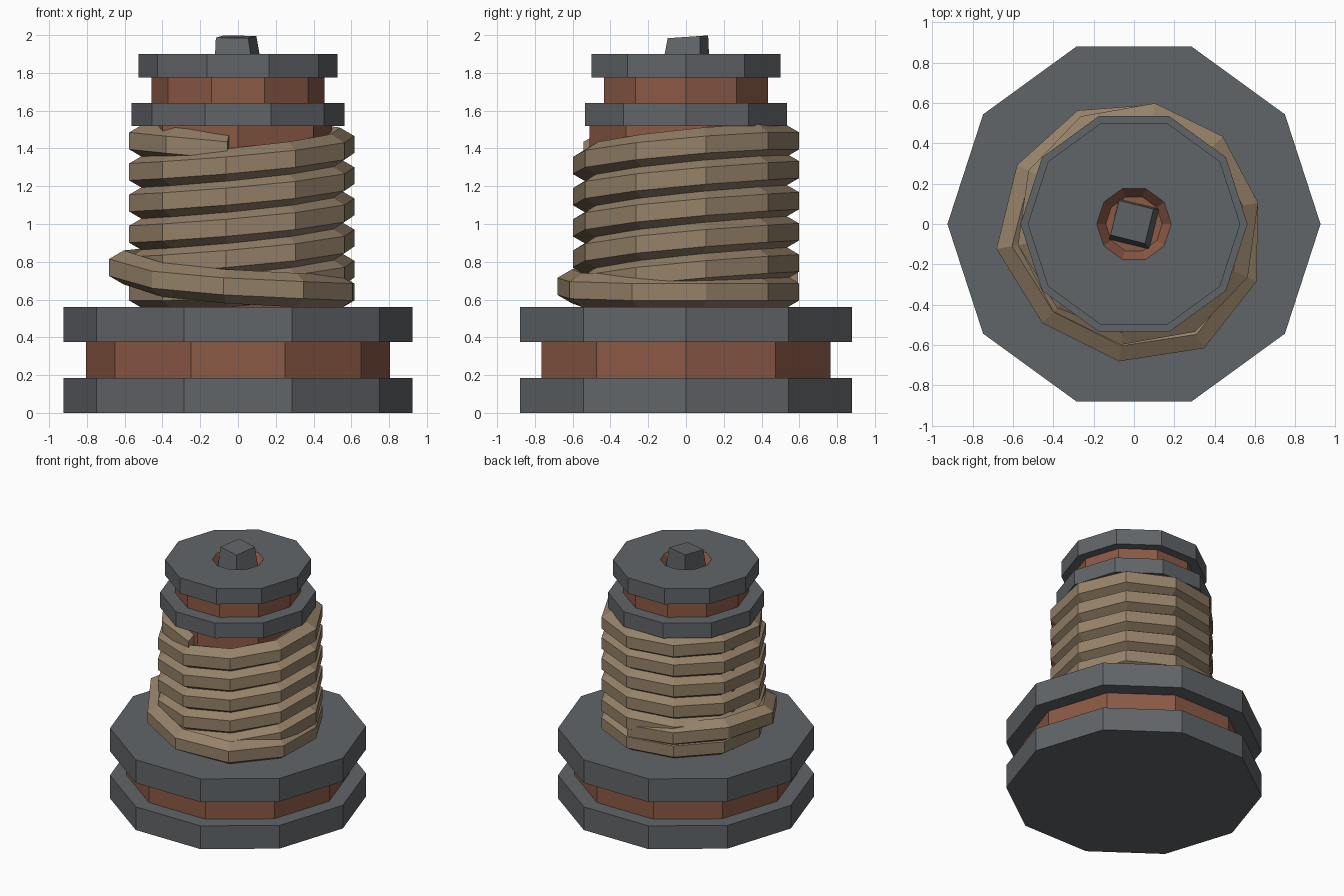
import bpy, bmesh
from math import cos, sin, radians, pi

if "Cube" in bpy.data.objects:
    bpy.data.objects.remove(bpy.data.objects["Cube"])


def material(name, rgb):
    m = bpy.data.materials.new(name)
    m.diffuse_color = (*rgb, 1)
    m.use_nodes = True
    m.node_tree.nodes["Principled BSDF"].inputs["Base Color"].default_value = m.diffuse_color
    return m


STEEL = material("dark_grey", (0.12, 0.13, 0.14))
COPPER = material("copper", (0.26, 0.10, 0.06))
ROPE = material("rope", (0.30, 0.22, 0.14))


def skin(name, rings, mat, start=True, end=True):
    """Bridge a list of point rings and close the ends."""
    bm = bmesh.new()
    vs = [[bm.verts.new(p) for p in r] for r in rings]
    n = len(vs[0])
    for a, b in zip(vs, vs[1:]):
        for i in range(n):
            j = (i + 1) % n
            bm.faces.new((a[i], a[j], b[j], b[i]))
    if start:
        bm.faces.new(vs[0][::-1])
    if end:
        bm.faces.new(vs[-1])
    if start and end:
        bmesh.ops.recalc_face_normals(bm, faces=bm.faces)
    me = bpy.data.meshes.new(name)
    bm.to_mesh(me)
    bm.free()
    me.materials.append(mat)
    ob = bpy.data.objects.new(name, me)
    bpy.context.collection.objects.link(ob)
    return ob


def ring(r, z, sides=10, turn=0.0):
    return [(r * cos(turn + 2 * pi * i / sides), r * sin(turn + 2 * pi * i / sides), z)
            for i in range(sides)]


def disc(name, r, z0, z1, mat, sides=10, turn=0.0):
    return skin(name, [ring(r, z, sides, turn) for z in (z0, z1)], mat)


# Base and upper stack of discs
disc("base_plate_lower", 0.925, 0, 0.185, STEEL)
disc("base_spacer", 0.805, 0.185, 0.375, COPPER)
disc("base_plate_upper", 0.925, 0.375, 0.56, STEEL)
disc("core", 0.51, 0.56, 1.52, COPPER, 7, -pi / 2)
disc("collar_lower", 0.563, 1.52, 1.64, STEEL)
disc("collar_spacer", 0.457, 1.64, 1.775, COPPER)

# Top collar with a tapered socket
skin("collar_upper", [ring(0.527, 1.775), ring(0.527, 1.9), ring(0.185, 1.9)], STEEL, end=False)
skin("socket", [ring(0.185, 1.9), ring(0.14, 1.84)], COPPER, start=False)

# Slightly crooked square pin
turn = radians(31)
top = [(x - 0.01, y + 0.01, 1.991 + 0.07 * y) for x, y, _ in ring(0.125, 0, 4, turn)]
skin("pin", [ring(0.145, 1.84, 4, turn), top], STEEL)

# Rope path as (angle, radius, height): loose tail, tilted coil, tucked end
path = [(82 - 360, 0.52, 0.73), (118 - 360, 0.56, 0.76), (154 - 360, 0.59, 0.78),
        (190 - 360, 0.635, 0.77), (226 - 360, 0.605, 0.705), (262 - 360, 0.61, 0.67),
        (298 - 360, 0.62, 0.65), (334 - 360, 0.575, 0.64)]
for i in range(56):
    d = 10 + 36 * i
    t = radians(d)
    z = 0.56 + 0.165 * d / 360 + 0.027 * (cos(t) + sin(t))
    path.append((d, 0.527, min(max(z, 0.64), 1.44)))
path += [(226 + 1800, 0.50, 1.42), (262 + 1800, 0.47, 1.39)]

# Hexagonal rope section swept along the path
rings = []
for d, r, z in path:
    t = radians(d)
    rings.append([(0.02 + (r + u) * cos(t), (r + u) * sin(t), z + v)
                  for u, v, _ in ring(0.09, 0, 6, pi / 6)])
skin("rope_coil", rings, ROPE)
